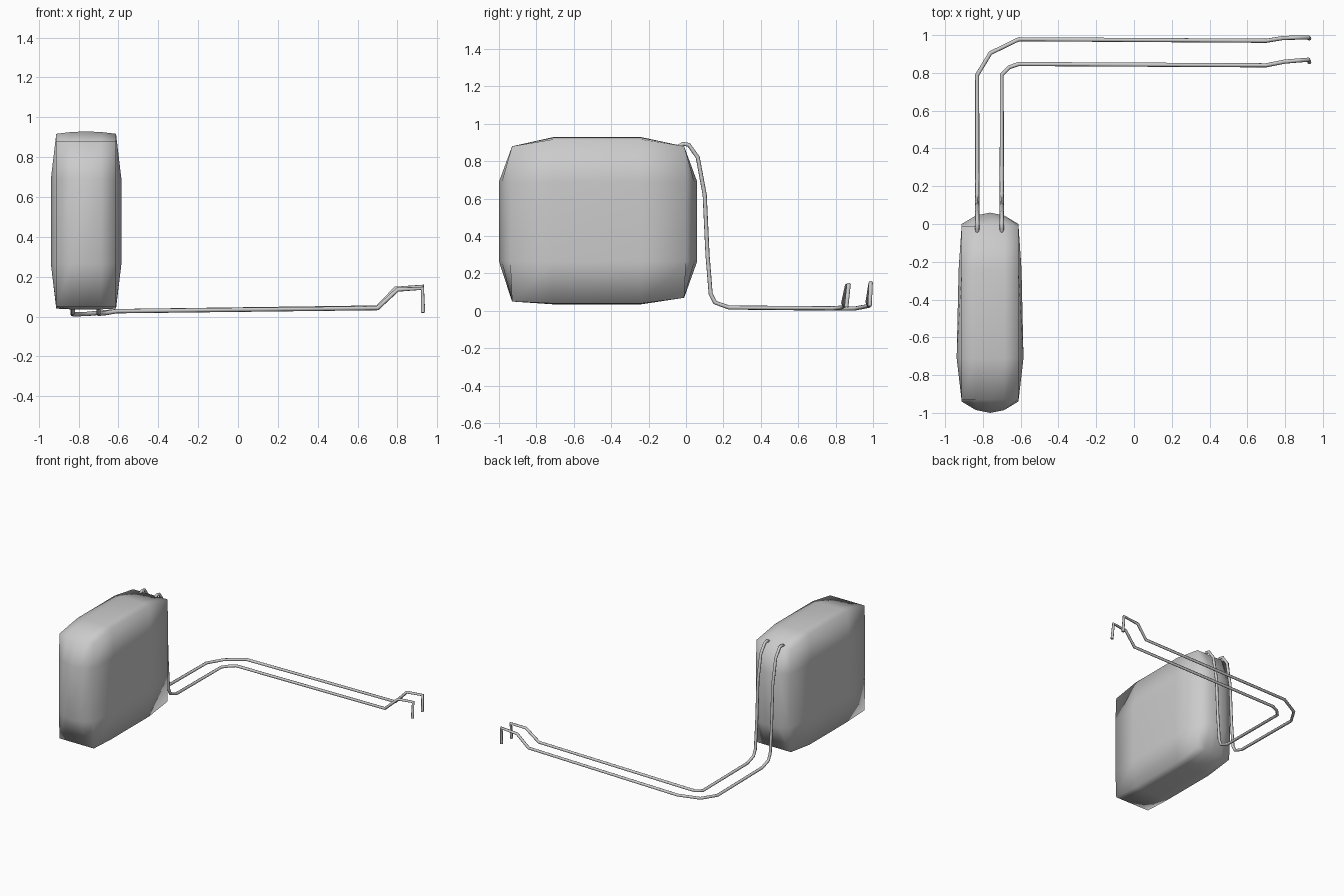
import bpy, bmesh

if "Cube" in bpy.data.objects:
    bpy.data.objects.remove(bpy.data.objects["Cube"])

# Grid coordinates of the cushion-shaped body, with edge falloff per grid line
XS = [-0.15, -0.075, 0.0, 0.075, 0.15]
FX = [0.0, 0.75, 1.0, 0.75, 0.0]
YS = [-0.93, -0.71, -0.24, -0.01]
ZS = [0.06, 0.265, 0.69, 0.88]
F4 = [0.0, 1.0, 1.0, 0.0]
CX = -0.762


def body_point(i, j, k):
    x, y, z = XS[i], YS[j], ZS[k]
    # sides swell outwards, more towards the front
    swell = (0.0, 0.18, 0.11, 0.0)[j] * F4[k]
    x *= 1 + swell
    # rounded front and back faces
    if j == 0:
        y -= F4[k] * (0.01 + 0.06 * FX[i])
    elif j == 3:
        y += F4[k] * (0.01 + 0.06 * FX[i])
    # crowned top and bottom
    if k == 3:
        z += F4[j] * (0.037 + 0.012 * FX[i])
    elif k == 0:
        z -= F4[j] * (0.02 + 0.005 * FX[i])
        z += (-0.01, 0, 0, 0.01)[j]
    return (x + CX, y, z)


def make_body():
    bm = bmesh.new()
    n = (4, 3, 3)
    verts = {}

    def v(c):
        c = tuple(c)
        if c not in verts:
            verts[c] = bm.verts.new(body_point(*c))
        return verts[c]

    for axis in range(3):
        a, b = [q for q in range(3) if q != axis]
        for end in (0, n[axis]):
            for p in range(n[a]):
                for q in range(n[b]):
                    quad = []
                    for dp, dq in ((0, 0), (1, 0), (1, 1), (0, 1)):
                        c = [0, 0, 0]
                        c[axis], c[a], c[b] = end, p + dp, q + dq
                        quad.append(v(c))
                    bm.faces.new(quad)
    bmesh.ops.recalc_face_normals(bm, faces=bm.faces)
    for f in bm.faces:
        f.smooth = True
    me = bpy.data.meshes.new("body")
    bm.to_mesh(me)
    bm.free()
    bpy.context.collection.objects.link(bpy.data.objects.new("body", me))


def make_wire(name, pts, radius=0.011):
    cu = bpy.data.curves.new(name, 'CURVE')
    cu.dimensions = '3D'
    cu.bevel_depth = radius
    cu.bevel_resolution = 2
    cu.use_fill_caps = True
    sp = cu.splines.new('POLY')
    sp.points.add(len(pts) - 1)
    for p, co in zip(sp.points, pts):
        p.co = (*co, 1)
    sp.use_smooth = True
    bpy.context.collection.objects.link(bpy.data.objects.new(name, cu))


# Shared drop of both wires down the back of the body, as (y, z)
DROP = [(-0.04, 0.878), (-0.015, 0.893), (0.015, 0.888), (0.063, 0.82),
        (0.1, 0.62), (0.115, 0.3), (0.132, 0.09), (0.155, 0.045), (0.23, 0.018)]

make_body()
make_wire("outer_wire", [(-0.83, y, z) for y, z in DROP] + [
    (-0.83, 0.79, 0.012), (-0.76, 0.905, 0.013), (-0.61, 0.978, 0.027),
    (0.7, 0.97, 0.046), (0.79, 0.985, 0.14), (0.925, 0.988, 0.152),
    (0.928, 0.982, 0.025)])
make_wire("inner_wire", [(-0.7, y, z) for y, z in DROP] + [
    (-0.7, 0.79, 0.014), (-0.66, 0.83, 0.018), (-0.61, 0.847, 0.027),
    (0.7, 0.84, 0.042), (0.8, 0.86, 0.135), (0.925, 0.87, 0.142),
    (0.928, 0.857, 0.02)])
